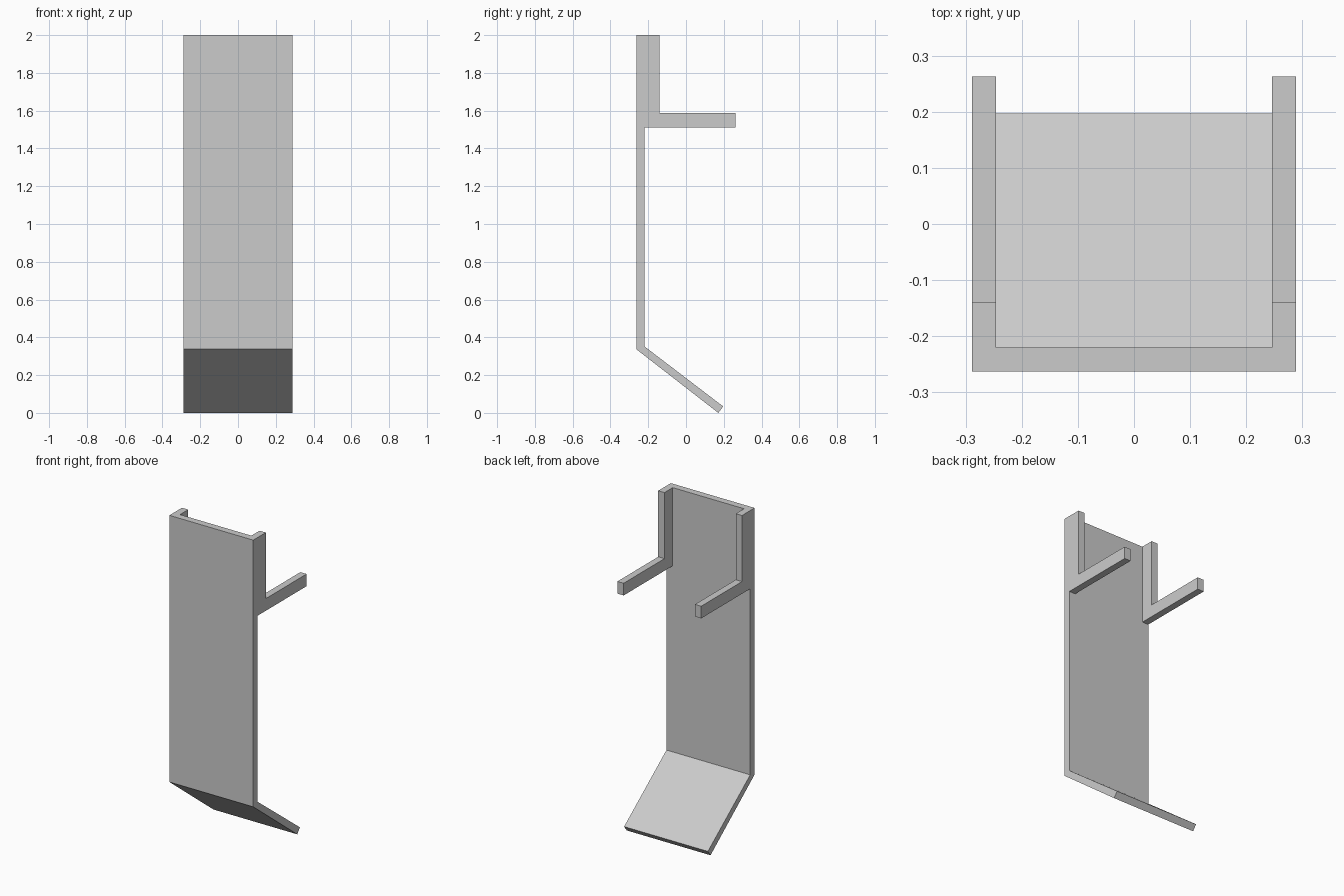
import bpy
import bmesh

if "Cube" in bpy.data.objects:
    bpy.data.objects.remove(bpy.data.objects["Cube"], do_unlink=True)

HALF_WIDTH = 0.289
ARM = 0.043          # thickness of each side arm
FRONT, INNER, BACK = -0.263, -0.22, 0.263
TOP = 2.0

grey = bpy.data.materials.new("light grey")
grey.use_nodes = True
colour = (0.6, 0.6, 0.6, 1)
grey.diffuse_color = colour
grey.node_tree.nodes["Principled BSDF"].inputs["Base Color"].default_value = colour


def extrude_profile(name, profile, x0, x1):
    """Extrude a closed (y, z) outline from x0 to x1."""
    bm = bmesh.new()
    face = bm.faces.new([bm.verts.new((x0, y, z)) for y, z in profile])
    result = bmesh.ops.extrude_face_region(bm, geom=[face])
    moved = [g for g in result["geom"] if isinstance(g, bmesh.types.BMVert)]
    bmesh.ops.translate(bm, verts=moved, vec=(x1 - x0, 0, 0))
    bmesh.ops.recalc_face_normals(bm, faces=bm.faces)
    mesh = bpy.data.meshes.new(name)
    bm.to_mesh(mesh)
    bm.free()
    mesh.materials.append(grey)
    obj = bpy.data.objects.new(name, mesh)
    bpy.context.collection.objects.link(obj)
    return obj


# Upright panel with its mitred, sloping foot plate
panel = [(FRONT, TOP), (FRONT, 0.337), (0.171, 0), (0.197, 0.034),
         (INNER, 0.352), (INNER, TOP)]
extrude_profile("panel_and_sloping_foot", panel, -HALF_WIDTH, HALF_WIDTH)

# L-shaped side brackets: short upright flange and long horizontal arm
bracket = [(INNER, TOP), (INNER, 1.512), (BACK, 1.512), (BACK, 1.588),
           (-0.139, 1.588), (-0.139, TOP)]
for side, sign in (("left", 1), ("right", -1)):
    extrude_profile(side + "_bracket_arm", bracket,
                    sign * (HALF_WIDTH - ARM), sign * HALF_WIDTH)
